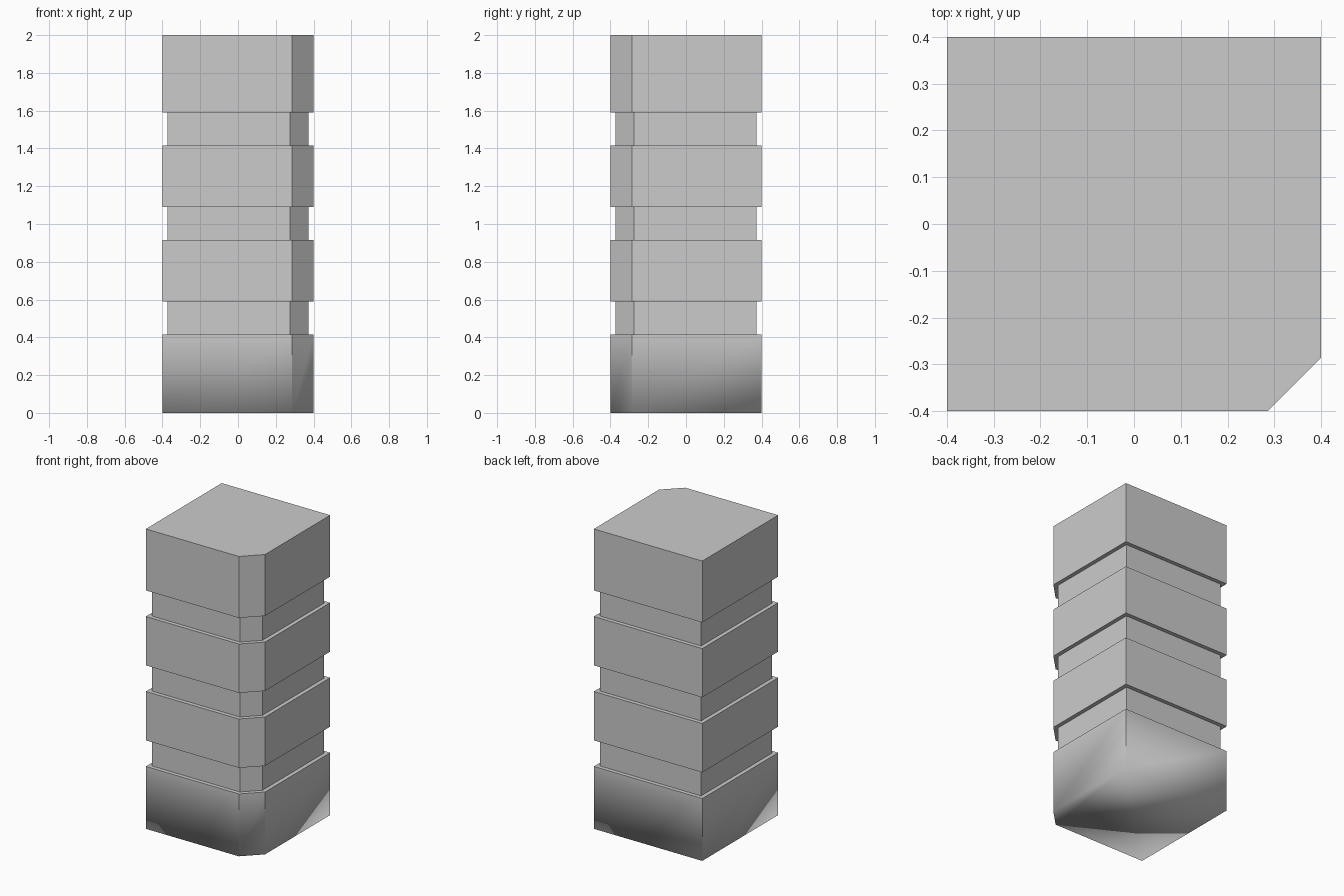
import bpy
import bmesh

if "Cube" in bpy.data.objects:
    bpy.data.objects.remove(bpy.data.objects["Cube"])


def section(half, cut):
    """Square outline with the front right corner cut off."""
    return [(-half, -half), (cut, -half), (half, -cut), (half, half), (-half, half)]


OUTER = section(0.4, 0.286)
INNER = section(0.373, 0.275)

# Levels from bottom to top: three recessed bands around the shaft
levels = [(0.0, OUTER)]
for centre in (0.503, 1.003, 1.503):
    low, high = centre - 0.087, centre + 0.087
    levels += [(low, OUTER), (low, INNER), (high, INNER), (high, OUTER)]
levels.append((2.0, OUTER))

# Pillar: loft the outlines, then cap both ends
bm = bmesh.new()
rings = [[bm.verts.new((x, y, z)) for x, y in outline] for z, outline in levels]
for a, b in zip(rings, rings[1:]):
    n = len(a)
    for i in range(n):
        j = (i + 1) % n
        bm.faces.new((a[i], a[j], b[j], b[i]))
bm.faces.new(reversed(rings[0]))
bm.faces.new(rings[-1])

# Every edge is crisp except the base rim, which shades softly into the underside
for face in bm.faces:
    face.smooth = True
for edge in bm.edges:
    edge.smooth = all(v.co.z < 0.001 for v in edge.verts)

mesh = bpy.data.meshes.new("pillar")
bm.to_mesh(mesh)
bm.free()
pillar = bpy.data.objects.new("pillar", mesh)
bpy.context.collection.objects.link(pillar)
